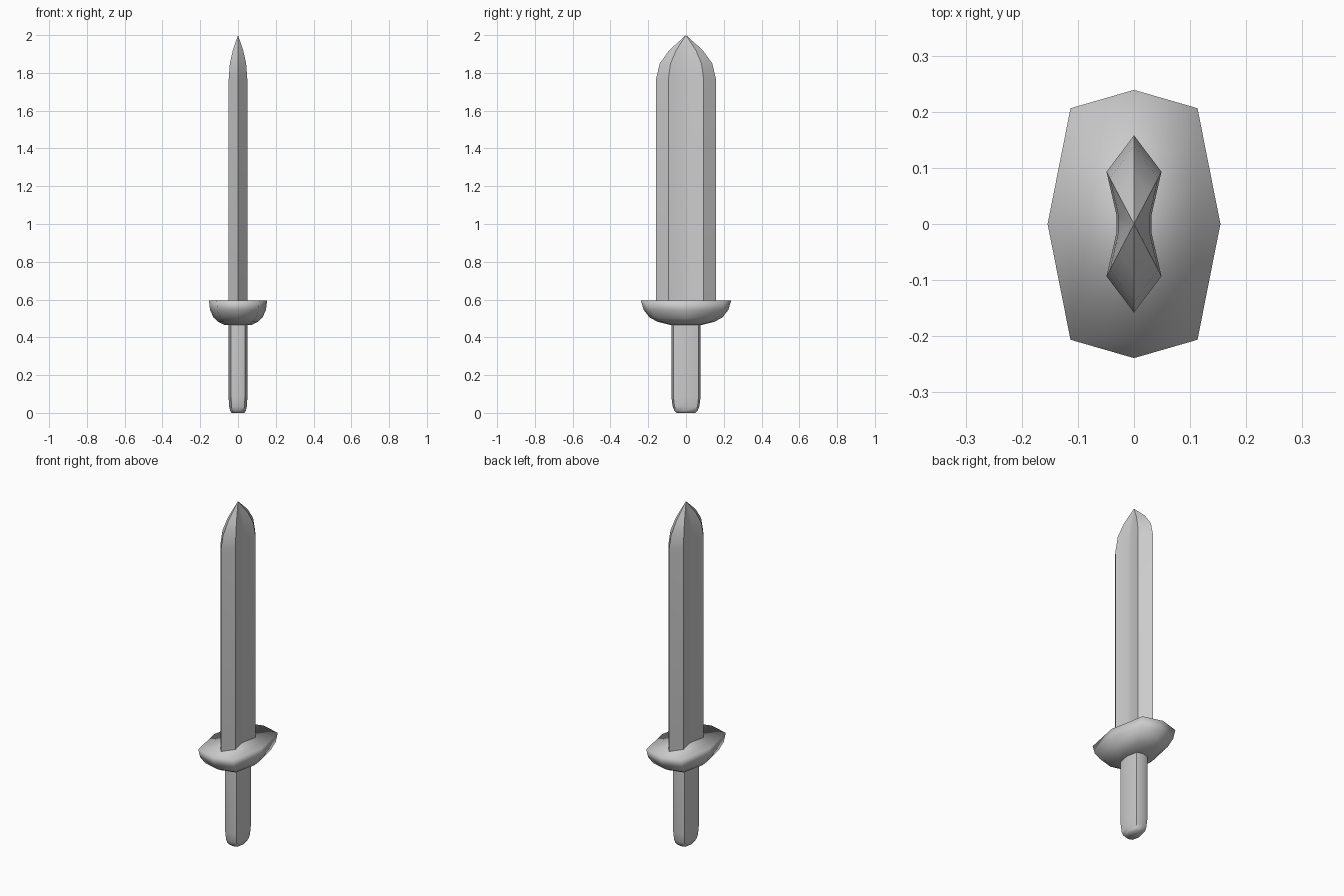
import bpy, bmesh, math

if "Cube" in bpy.data.objects:
    bpy.data.objects.remove(bpy.data.objects["Cube"])


def loft(name, section, rings, tip=None, angle=40):
    """Stack scaled copies of a section: rings are (z, x scale, y scale)."""
    bm = bmesh.new()
    loops = [[bm.verts.new((x * sx, y * sy, z)) for x, y in section] for z, sx, sy in rings]
    n = len(section)
    for a, b in zip(loops, loops[1:]):
        for i in range(n):
            j = (i + 1) % n
            bm.faces.new((a[i], a[j], b[j], b[i]))
    bm.faces.new(loops[0][::-1])
    if tip is None:
        bm.faces.new(loops[-1])
    else:
        t = bm.verts.new((0, 0, tip))
        for i in range(n):
            bm.faces.new((loops[-1][i], loops[-1][(i + 1) % n], t))
    bmesh.ops.recalc_face_normals(bm, faces=bm.faces)
    mesh = bpy.data.meshes.new(name)
    bm.to_mesh(mesh)
    bm.free()
    ob = bpy.data.objects.new(name, mesh)
    bpy.context.collection.objects.link(ob)
    bpy.ops.object.select_all(action='DESELECT')
    ob.select_set(True)
    bpy.context.view_layer.objects.active = ob
    bpy.ops.object.shade_smooth_by_angle(angle=math.radians(angle))
    return ob


# Blade: double-edged section with a shallow fuller on each side
half = [(0, -.158), (.049, -.093), (.031, -.015), (.031, .015), (.049, .093)]
blade_section = half + [(-x, -y) for x, y in half]
loft("blade", blade_section,
     [(.56, 1, 1), (1.77, 1, 1), (1.85, .88, .88), (1.92, .56, .56)], tip=2.0, angle=25)

# Squashed octagon shared by guard and grip
octagon = [(0, -1), (.735, -.863), (1, 0), (.735, .863),
           (0, 1), (-.735, .863), (-1, 0), (-.735, -.863)]

# Guard: shallow bowl with a flat top
loft("guard", octagon,
     [(.465, .070, .080), (.482, .105, .150), (.505, .130, .193),
      (.545, .148, .224), (.595, .154, .239)], angle=180)

# Grip with rounded foot
loft("grip", octagon,
     [(0, .034, .050), (.012, .042, .062), (.035, .047, .071),
      (.085, .050, .077), (.48, .050, .077)], angle=60)
